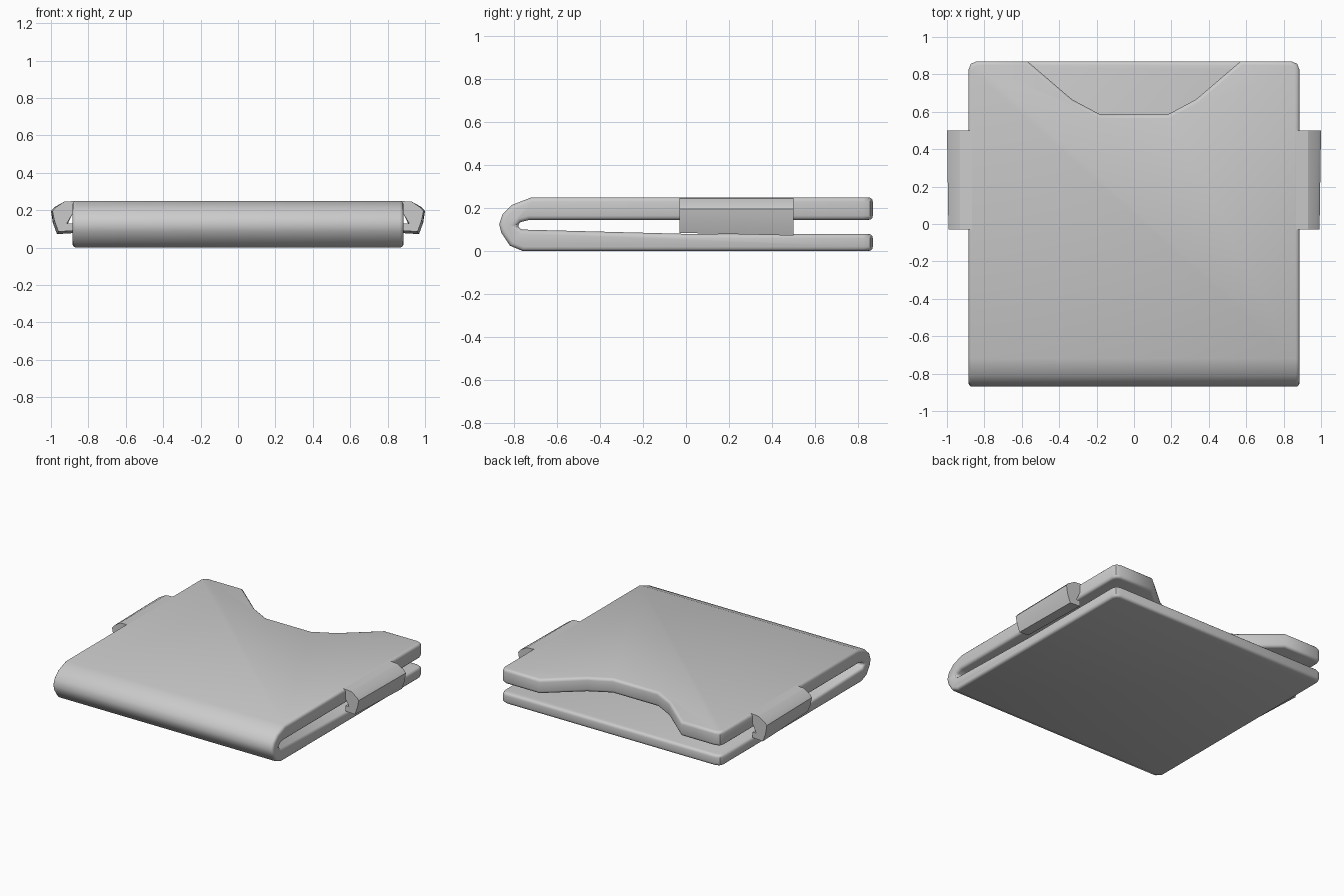
import bpy, bmesh, math
from mathutils import Vector

cube = bpy.data.objects.get("Cube")
if cube:
    bpy.data.objects.remove(cube, do_unlink=True)

grey = bpy.data.materials.new("plain_grey")
grey.use_nodes = True
grey.diffuse_color = (0.6, 0.6, 0.6, 1)
grey.node_tree.nodes["Principled BSDF"].inputs["Base Color"].default_value = (0.6, 0.6, 0.6, 1)


def prism(points, direction):
    """Closed solid swept from a planar outline along a direction."""
    bm = bmesh.new()
    face = bm.faces.new([bm.verts.new(p) for p in points])
    swept = bmesh.ops.extrude_face_region(bm, geom=[face])["geom"]
    moved = [v for v in swept if isinstance(v, bmesh.types.BMVert)]
    bmesh.ops.translate(bm, verts=moved, vec=Vector(direction))
    bmesh.ops.recalc_face_normals(bm, faces=bm.faces[:])
    return bm


def make_object(name, bm):
    mesh = bpy.data.meshes.new(name)
    bm.to_mesh(mesh)
    bm.free()
    mesh.materials.append(grey)
    obj = bpy.data.objects.new(name, mesh)
    bpy.context.collection.objects.link(obj)
    return obj


def activate(obj):
    bpy.ops.object.select_all(action='DESELECT')
    obj.select_set(True)
    bpy.context.view_layer.objects.active = obj


HALF, BACK = 0.885, 0.87

# Folded body: U-shaped side profile (y, z) swept across the width
profile = [
    (BACK, 0), (-0.76, 0), (-0.82, 0.025), (-0.86, 0.085), (-0.87, 0.125),
    (-0.855, 0.17), (-0.81, 0.215), (-0.72, 0.25), (BACK, 0.25),
    (BACK, 0.145), (-0.73, 0.145), (-0.77, 0.135), (-0.79, 0.118),
    (-0.765, 0.1), (0, 0.08), (BACK, 0.08),
]
bm = prism([(-HALF, y, z) for y, z in profile], (2 * HALF, 0, 0))
corners = [e for e in bm.edges
           if all(v.co.y > BACK - 0.001 for v in e.verts)
           and abs(e.verts[0].co.x - e.verts[1].co.x) < 0.001]
bmesh.ops.bevel(bm, geom=corners, offset=0.045, segments=2, profile=0.5, affect='EDGES')
body = make_object("folded_body", bm)

# Thumb notch through the upper leaf only
half_notch = [(0.18, 0.585), (0.33, 0.665), (0.57, 0.87), (0.863, 1.12)]
notch = half_notch + [(-x, y) for x, y in reversed(half_notch)]
cutter = make_object("notch_cutter", prism([(x, y, 0.112) for x, y in notch], (0, 0, 0.3)))
cutter.hide_render = True

activate(body)
cut = body.modifiers.new("notch", 'BOOLEAN')
cut.operation = 'DIFFERENCE'
cut.solver = 'EXACT'
cut.object = cutter
bpy.ops.object.modifier_apply(modifier=cut.name)
bpy.data.objects.remove(cutter, do_unlink=True)

# Soft rims
rim = body.modifiers.new("rounded_rims", 'BEVEL')
rim.width = 0.02
rim.segments = 3
rim.limit_method = 'ANGLE'
rim.angle_limit = math.radians(50)
rim.use_clamp_overlap = False
bpy.ops.object.modifier_apply(modifier=rim.name)
bpy.ops.object.shade_smooth_by_angle(angle=math.radians(40))

# Side hooks: section (x, z) swept front to back, slightly flared at the back
hook = [
    (0.86, 0.25), (0.93, 0.245), (0.975, 0.215), (0.992, 0.195),
    (0.982, 0.145), (0.96, 0.085), (0.885, 0.09), (0.885, 0.13),
    (0.915, 0.13), (0.885, 0.18), (0.86, 0.18),
]
for name, side in (("left_hook", 1), ("right_hook", -1)):
    bm = prism([(side * x, -0.03, z) for x, z in hook], (0, 0.53, 0))
    for v in bm.verts:
        if v.co.y > 0.4:
            if abs(v.co.x) > 0.95:
                v.co.x += side * 0.008
            if v.co.z < 0.16:
                v.co.z -= 0.013
    clip = make_object(name, bm)
    activate(clip)
    bpy.ops.object.shade_smooth_by_angle(angle=math.radians(25))
